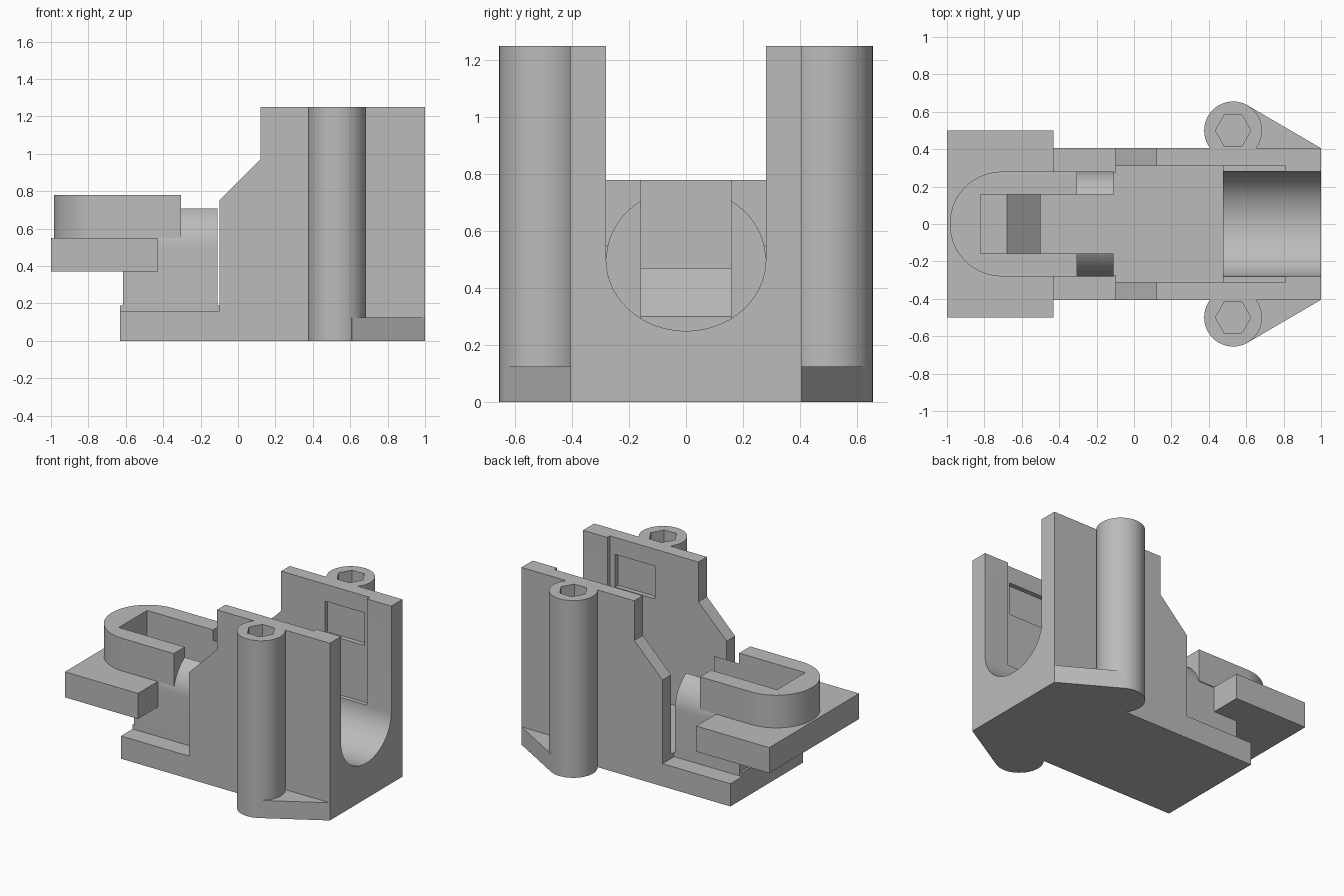
import bpy, bmesh
from math import sin, cos, pi, atan2, acos, hypot
from mathutils import Vector

old = bpy.data.objects.get("Cube")
if old:
    bpy.data.objects.remove(old, do_unlink=True)

GREY = (0.5, 0.5, 0.5, 1)
mat = bpy.data.materials.new("plain grey")
mat.use_nodes = True
mat.diffuse_color = GREY
mat.node_tree.nodes["Principled BSDF"].inputs["Base Color"].default_value = GREY


def prism(name, outline, axis, lo, hi):
    """Extrude a 2D outline along an axis."""
    place = {"x": lambda a, b, t: (t, a, b),
             "y": lambda a, b, t: (a, t, b),
             "z": lambda a, b, t: (a, b, t)}[axis]
    bm = bmesh.new()
    face = bm.faces.new([bm.verts.new(place(a, b, lo)) for a, b in outline])
    res = bmesh.ops.extrude_face_region(bm, geom=[face])
    shift = Vector(place(0, 0, hi - lo))
    for v in res["geom"]:
        if isinstance(v, bmesh.types.BMVert):
            v.co += shift
    bmesh.ops.recalc_face_normals(bm, faces=bm.faces)
    mesh = bpy.data.meshes.new(name)
    bm.to_mesh(mesh)
    bm.free()
    mesh.materials.append(mat)
    ob = bpy.data.objects.new(name, mesh)
    bpy.context.collection.objects.link(ob)
    return ob


def box(name, x0, x1, y0, y1, z0, z1):
    return prism(name, [(x0, y0), (x1, y0), (x1, y1), (x0, y1)], "z", z0, z1)


def arc(cx, cy, rx, ry, start, end, n):
    return [(cx + rx * cos(start + (end - start) * i / n),
             cy + ry * sin(start + (end - start) * i / n)) for i in range(n + 1)]


def activate(ob):
    bpy.ops.object.select_all(action="DESELECT")
    ob.select_set(True)
    bpy.context.view_layer.objects.active = ob


def cut(ob, cutter, keep=False):
    activate(ob)
    mod = ob.modifiers.new("cut", "BOOLEAN")
    mod.operation = "DIFFERENCE"
    mod.solver = "EXACT"
    mod.object = cutter
    bpy.ops.object.modifier_apply(modifier=mod.name)
    if not keep:
        bpy.data.objects.remove(cutter, do_unlink=True)


def smooth(ob):
    activate(ob)
    bpy.ops.object.shade_smooth_by_angle(angle=0.5)


W = 0.405      # half width of the body
R = 0.28       # half width of the channel
SLOT = 0.157   # half width of the slot
H = 1.25       # full height

# Body: base with two stepped walls, hollowed by a round-bottomed channel
body = prism("body", [(-0.63, 0), (1, 0), (1, H), (0.12, H), (0.12, 0.97),
                      (-0.1, 0.75), (-0.1, 0.16), (-0.63, 0.16)], "y", -W, W)
cut(body, box("pocket_cutter", -0.2, 0.475, -0.31, 0.31, 0.19, 1.5))
trough = arc(0, 0.5, R, 0.25, pi, 2 * pi, 40) + [(R, 1.5), (-R, 1.5)]
cut(body, prism("trough_cutter", trough, "x", 0.3, 1.2))
cut(body, box("recess_cutter", 0.4, 0.81, -0.31, 0.31, 0.5, 1.5))
cut(body, box("window_cutter", 0.46, 0.77, -0.343, 0.343, 0.9, 1.13))
smooth(body)

# Raised deck in front of the walls
box("deck", -0.63, -0.1, -0.275, 0.275, 0.1, 0.19)

# Screw pillars with hexagonal sockets, and tapered feet
PX, PY, PR = 0.53, 0.5, 0.155
for side, label in ((1, "left"), (-1, "right")):
    pillar = prism(label + "_pillar", arc(PX, side * PY, PR, PR, 0, 2 * pi, 48)[:-1],
                   "z", 0, H)
    cut(pillar, prism("socket_cutter", arc(PX, side * PY, 0.095, 0.095, 0, 2 * pi, 6)[:-1],
                      "z", H - 0.3, H + 0.1))
    smooth(pillar)
    dx, dy = 1 - PX, W - PY
    ang = atan2(dy, dx) + acos(PR / hypot(dx, dy))
    tangent = (PX + PR * cos(ang), side * (PY + PR * sin(ang)))
    prism(label + "_foot", [(PX, side * 0.39), (PX, side * PY), tangent,
                            (1, side * W), (1, side * 0.39)], "z", 0, 0.125)

# Sliding insert: plate, rounded hook and sleeve sharing one slot
plate = box("insert_plate", -1, -0.43, -0.5, 0.5, 0.37, 0.55)
hook = prism("insert_hook", arc(-0.705, 0, R, R, pi / 2, 3 * pi / 2, 40)
             + [(-0.305, -R), (-0.305, R)], "z", 0.55, 0.78)
sleeve = prism("insert_sleeve", arc(0, 0.5, R, 0.25, 0, pi, 40)
               + [(-R, 0.165), (R, 0.165)], "x", -0.615, -0.11)
# The arch is trimmed flat where it meets the top
cut(sleeve, box("trim_cutter", -0.7, 0, -0.4, 0.4, 0.71, 1))
slot = prism("slot_cutter", [(-0.82, 1), (-0.82, 0.47), (-0.68, 0.47), (-0.5, 0.3),
                             (-0.5, 0.1), (0, 0.1), (0, 1)], "y", -SLOT, SLOT)
for part in (plate, hook, sleeve):
    cut(part, slot, keep=True)
    smooth(part)
bpy.data.objects.remove(slot, do_unlink=True)
